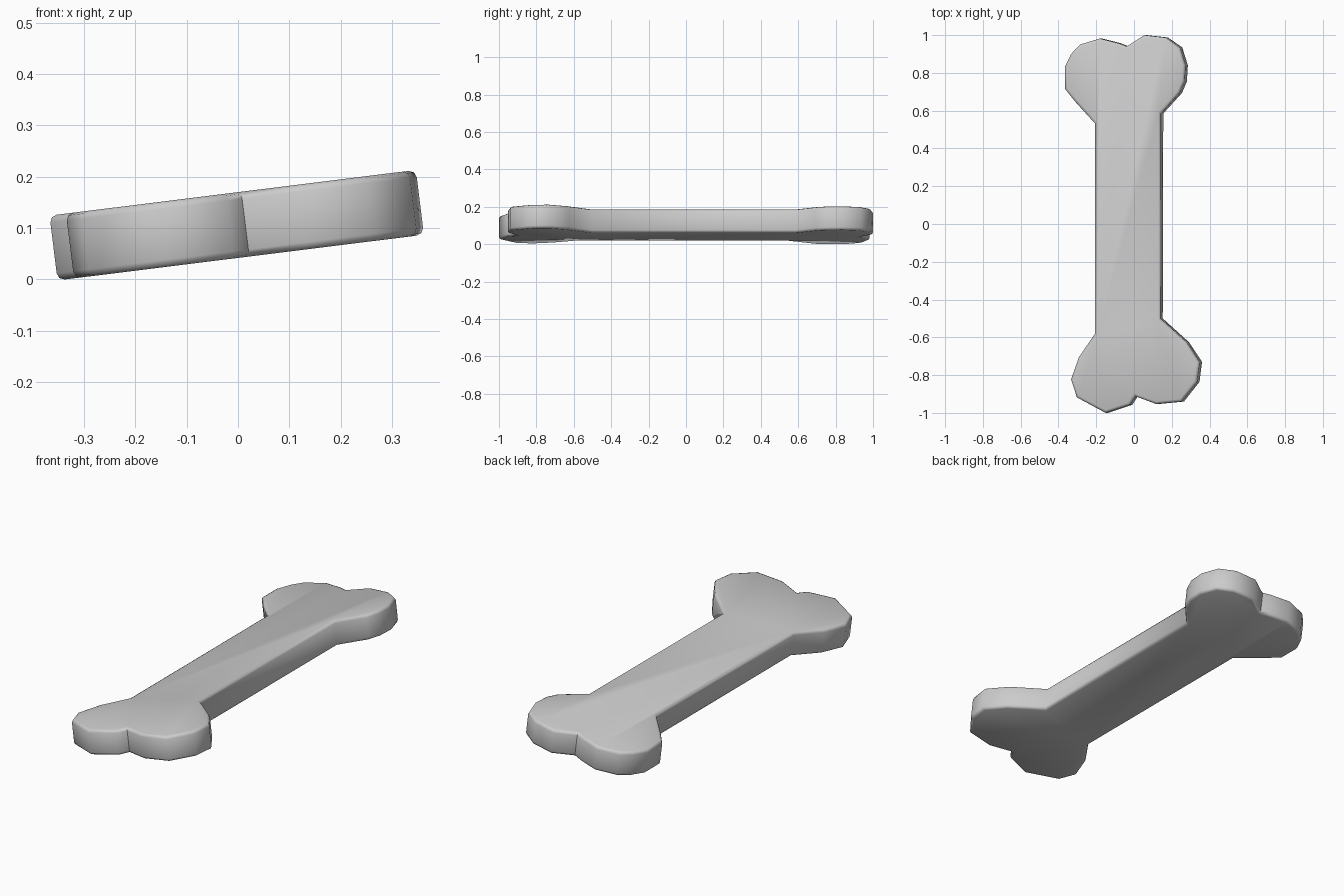
import bpy, bmesh, math
from mathutils import Matrix

if "Cube" in bpy.data.objects:
    bpy.data.objects.remove(bpy.data.objects["Cube"])

TILT = math.radians(7.1)
THICK, MID_Z, BEVEL = 0.127, 0.108, 0.014

# Bone outline seen from above, clockwise from the far notch
outline = [
    (-.035, .94), (.065, 1.0), (.18, .987), (.255, .935), (.285, .84), (.28, .755),
    (.255, .695), (.155, .585), (.152, -.50), (.29, -.625), (.36, -.73),
    (.347, -.835), (.265, -.94), (.13, -.953), (.015, -.912), (-.015, -.957),
    (-.15, -1.0), (-.302, -.918), (-.333, -.823), (-.292, -.706), (-.206, -.58),
    (-.206, .532), (-.307, .643), (-.365, .715), (-.365, .833), (-.333, .90),
    (-.286, .95), (-.18, .982), (-.08, .957)]

# Flat slab extruded from the outline, lean of the side walls removed
bm = bmesh.new()
verts = []
for x, y in outline:
    lean = 0.006 * max(-1, min(1, x / 0.1))
    verts.append(bm.verts.new(((x - lean) / math.cos(TILT), y, -THICK / 2)))
base = bm.faces.new(verts)
ext = bmesh.ops.extrude_face_region(bm, geom=[base])
bmesh.ops.translate(bm, vec=(0, 0, THICK),
                    verts=[v for v in ext["geom"] if isinstance(v, bmesh.types.BMVert)])
bmesh.ops.recalc_face_normals(bm, faces=bm.faces)

# Softened rims on both flat faces
rims = [e for e in bm.edges if abs(e.verts[0].co.z - e.verts[1].co.z) < 1e-5]
bmesh.ops.bevel(bm, geom=rims, offset=BEVEL, segments=2, profile=0.5, affect='EDGES')

# Lay the bone tilted, resting on its low side
bm.transform(Matrix.Translation((0, 0, MID_Z)) @ Matrix.Rotation(-TILT, 4, 'Y'))
low = min(v.co.z for v in bm.verts)
bmesh.ops.translate(bm, vec=(0, 0, -low), verts=bm.verts)
mesh = bpy.data.meshes.new("bone")
bm.to_mesh(mesh)
bm.free()

bone = bpy.data.objects.new("bone", mesh)
bpy.context.collection.objects.link(bone)
bpy.context.view_layer.objects.active = bone
bone.select_set(True)
bpy.ops.object.shade_smooth_by_angle(angle=math.radians(48))
